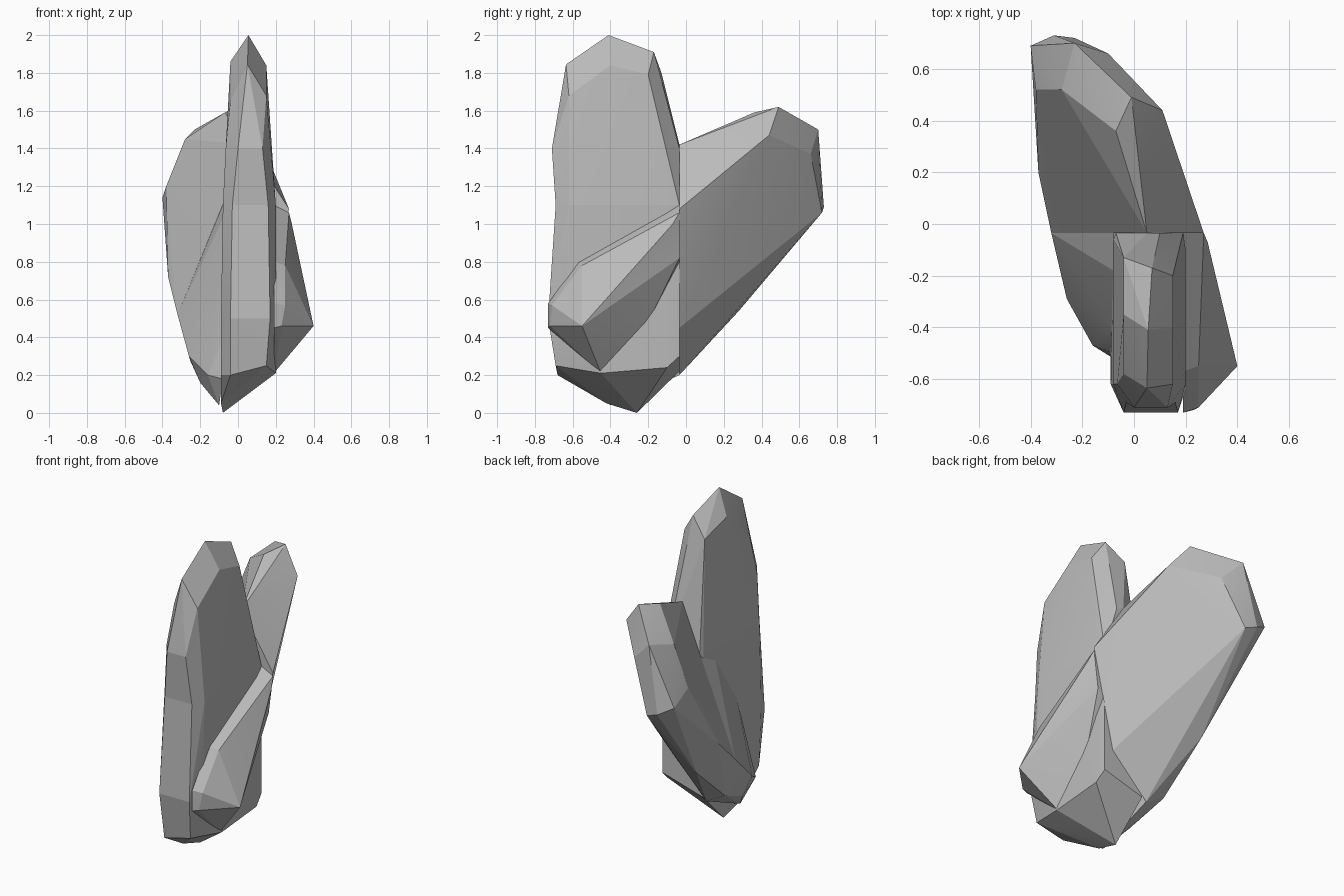
import bpy
import bmesh
from mathutils import Vector

default_cube = bpy.data.objects.get("Cube")
if default_cube:
    bpy.data.objects.remove(default_cube, do_unlink=True)


def make_material(name, colour):
    material = bpy.data.materials.new(name)
    material.use_nodes = True
    material.diffuse_color = colour
    shader = material.node_tree.nodes["Principled BSDF"]
    shader.inputs["Base Color"].default_value = colour
    shader.inputs["Roughness"].default_value = .9
    return material


stone = make_material("stone grey", (.5, .5, .5, 1))


def make_chunk(name, corners):
    """Wrap a few corner points in a faceted convex stone chunk."""
    bm = bmesh.new()
    for corner in corners:
        bm.verts.new(Vector(corner))
    result = bmesh.ops.convex_hull(bm, input=bm.verts[:])
    spare = set(result["geom_interior"]) | set(result["geom_unused"])
    spare_verts = [item for item in spare if isinstance(item, bmesh.types.BMVert)]
    bmesh.ops.delete(bm, geom=spare_verts, context="VERTS")
    bmesh.ops.recalc_face_normals(bm, faces=bm.faces[:])
    mesh = bpy.data.meshes.new(name)
    bm.to_mesh(mesh)
    bm.free()
    mesh.materials.append(stone)
    chunk = bpy.data.objects.new(name, mesh)
    bpy.context.collection.objects.link(chunk)
    bpy.ops.object.select_all(action="DESELECT")
    chunk.select_set(True)
    bpy.context.view_layer.objects.active = chunk
    bpy.ops.object.shade_smooth_by_angle(angle=.2)
    return chunk


# Planes where neighbouring chunks meet
seam_z = 1.1
seam_y = -.035

# Outline shared by both halves of the upright slab
waist = [(-.03, -.69), (.16, -.69), (.2, -.62), (.2, -.1),
         (.19, seam_y), (-.07, seam_y), (-.08, -.06), (-.08, -.62)]
waist_ring = [(x, y, seam_z) for x, y in waist]

# Upper half of the upright slab, narrowing to a chipped peak
make_chunk("upright_slab_top", waist_ring + [
    (0, -.71, 1.4), (.13, -.71, 1.4), (-.065, -.62, 1.4),
    (.05, -.635, 1.845), (.15, -.62, 1.68), (-.04, -.58, 1.65),
    (.055, -.41, 2), (.15, -.4, 1.84), (-.04, -.35, 1.86),
    (.07, -.17, 1.91), (.15, -.2, 1.79), (-.04, -.13, 1.8),
    (.05, seam_y, 1.42), (.1, seam_y, 1.4)])

# Lower half of the upright slab, tapering to the foot
make_chunk("upright_slab_base", waist_ring + [
    (-.04, -.73, .5), (.17, -.73, .5), (-.09, -.62, .5),
    (-.04, -.68, .2), (.15, -.69, .25), (.2, -.64, .45),
    (.2, -.45, .21), (.2, -.1, .24), (.19, seam_y, .3),
    (-.09, -.6, .2), (-.09, -.42, .05), (-.09, seam_y, .22),
    (-.08, -.26, 0)])

# Leaning slab: the large part behind the upright slab
make_chunk("leaning_slab_back", [
    (.05, seam_y, 1.42), (.27, seam_y, 1.08), (.13, seam_y, .45),
    (-.12, seam_y, .2), (-.25, seam_y, .27), (-.32, seam_y, .52),
    (-.27, .28, .54), (-.37, .2, .72), (-.38, .52, 1.2),
    (-.07, .36, 1.59), (-.01, .49, 1.62), (.11, .44, 1.47),
    (-.28, .52, 1.45), (-.23, .7, 1.5), (-.1, .66, 1.37),
    (-.4, .69, 1.14), (-.31, .73, 1.09), (-.23, .72, 1.06)])

# Leaning slab: the lower end emerging at the left
make_chunk("leaning_slab_left_end", [
    (.19, seam_y, seam_z), (.27, seam_y, 1.06), (.285, -.07, 1),
    (.24, seam_y, .82), (.19, seam_y, .8), (.19, -.2, .48),
    (.4, -.55, .46), (.25, -.71, .57), (.19, -.73, .58),
    (.23, -.72, .46), (.19, -.73, .45), (.19, -.45, .21),
    (.19, -.57, .8), (.25, -.55, .78)])

# Leaning slab: the narrow flank emerging at the right
make_chunk("leaning_slab_right_flank", [
    (-.08, seam_y, seam_z), (-.08, -.18, 1.03), (-.08, -.39, .72),
    (-.08, -.5, .385), (-.08, -.52, .18), (-.1, -.4, .04),
    (-.32, seam_y, .52), (-.3, -.11, .45), (-.26, -.29, .3),
    (-.16, -.47, .2), (-.2, -.28, .16), (-.25, seam_y, .27),
    (-.12, seam_y, .2)])
